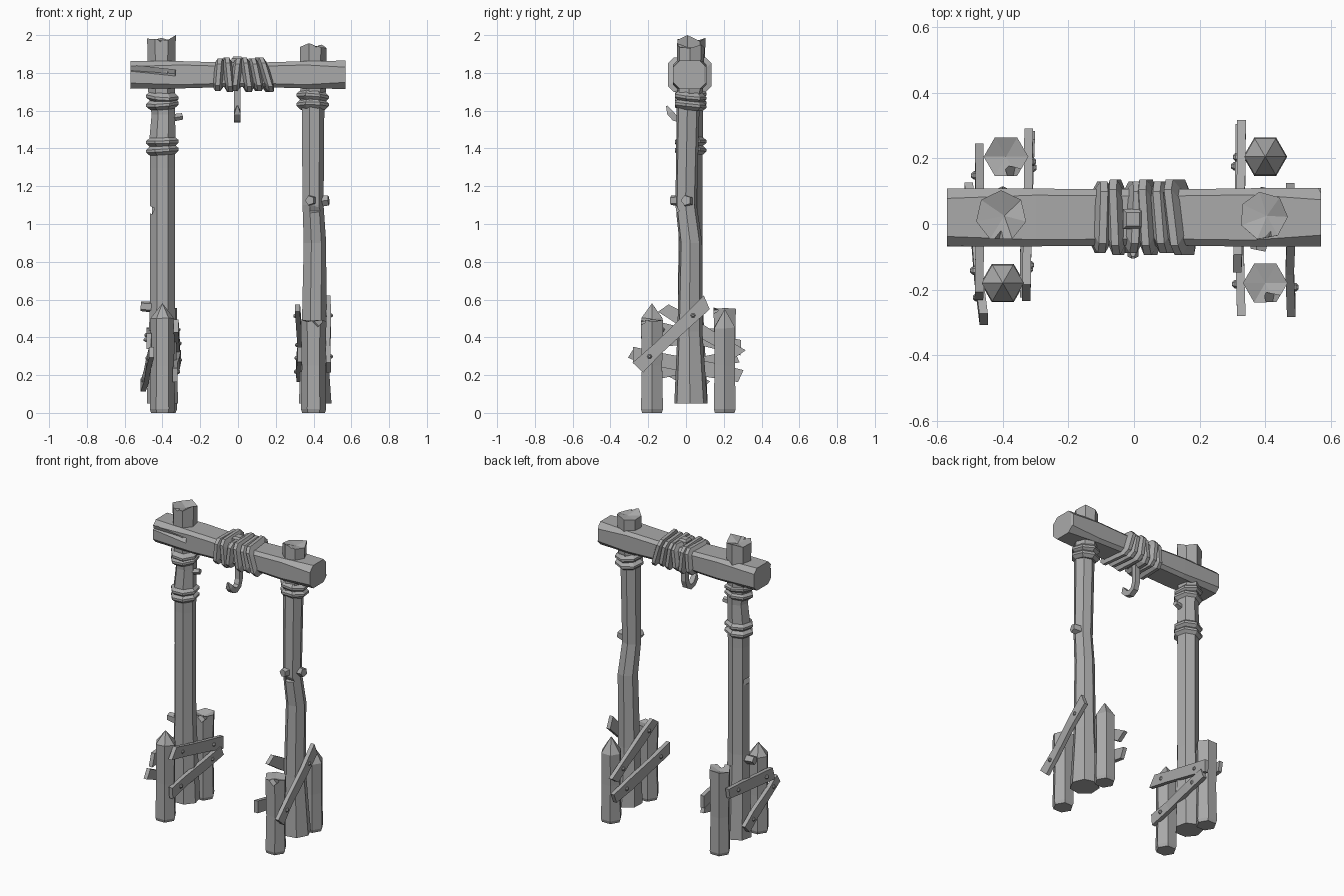
import bpy, bmesh, random
from math import sin, cos, pi, radians
from mathutils import Vector

random.seed(4)
if "Cube" in bpy.data.objects:
    bpy.data.objects.remove(bpy.data.objects["Cube"])

grey = bpy.data.materials.new("weathered_grey")
grey.use_nodes = True
grey.diffuse_color = (0.4, 0.4, 0.4, 1)
grey.node_tree.nodes["Principled BSDF"].inputs["Base Color"].default_value = (0.4, 0.4, 0.4, 1)


def jit(a):
    return random.uniform(-a, a)


def loft(name, rings, start=None, end=None):
    """Skin a list of point rings; each end gets a flat cap or a fan to a point."""
    bm = bmesh.new()
    loops = [[bm.verts.new(p) for p in ring] for ring in rings]
    n = len(loops[0])
    for a, b in zip(loops, loops[1:]):
        for i in range(n):
            j = (i + 1) % n
            bm.faces.new((a[i], a[j], b[j], b[i]))
    for loop, tip in ((loops[0], start), (loops[-1], end)):
        if tip is None:
            bm.faces.new(loop)
        else:
            v = bm.verts.new(tip)
            for i in range(n):
                bm.faces.new((loop[i], loop[(i + 1) % n], v))
    bmesh.ops.recalc_face_normals(bm, faces=bm.faces)
    mesh = bpy.data.meshes.new(name)
    bm.to_mesh(mesh)
    bm.free()
    mesh.materials.append(grey)
    ob = bpy.data.objects.new(name, mesh)
    bpy.context.collection.objects.link(ob)
    return ob


def ring(x, y, z, r, n, phase=0.0, tilt=(0, 0), rough=0.0):
    """Horizontal polygon, optionally tilted or with an uneven height."""
    pts = []
    for i in range(n):
        a = phase + 2 * pi * i / n
        dx, dy = r * cos(a), r * sin(a)
        pts.append(Vector((x + dx, y + dy, z + dx * tilt[0] + dy * tilt[1] + jit(rough))))
    return pts


def carve(target, centre, size, turn=(0, 0, 0)):
    """Cut a box-shaped nick out of a part."""
    bpy.ops.mesh.primitive_cube_add(size=1, location=centre, rotation=[radians(t) for t in turn])
    cutter = bpy.context.object
    cutter.scale = size
    cutter.hide_render = True
    mod = target.modifiers.new("nick", "BOOLEAN")
    mod.operation, mod.object, mod.solver = "DIFFERENCE", cutter, "EXACT"
    bpy.context.view_layer.objects.active = target
    bpy.ops.object.modifier_apply(modifier=mod.name)
    bpy.data.objects.remove(cutter)


def post(name, path, phase):
    rings = [ring(x, y, z, r, 7, phase) for x, y, z, r in path]
    for p in rings[-1]:
        p.z += jit(0.02)
    x, y, z, r = path[-1]
    return loft(name, rings, None, (x + 0.01, y, z - 0.02))


# Main posts
right_post = post("right_post", [
    (-0.40, 0.03, 0.05, 0.085), (-0.40, 0.02, 0.6, 0.068), (-0.40, 0.02, 1.3, 0.067),
    (-0.40, 0.02, 1.46, 0.07), (-0.395, 0.025, 1.58, 0.064), (-0.405, 0.025, 1.7, 0.072),
    (-0.405, 0.025, 1.98, 0.078)], pi / 2)
left_post = post("left_post", [
    (0.405, 0.025, 0.05, 0.09), (0.40, 0.02, 0.43, 0.068), (0.405, 0.025, 0.9, 0.062),
    (0.395, 0.0, 1.1, 0.058), (0.395, 0.01, 1.6, 0.062), (0.395, 0.02, 1.7, 0.07),
    (0.395, 0.025, 1.95, 0.074)], 1.75)
carve(right_post, (-0.475, -0.01, 1.08), (0.06, 0.12, 0.035), (0, 25, 0))
carve(right_post, (-0.41, -0.06, 2.0), (0.05, 0.06, 0.06), (20, 45, 0))
carve(left_post, (0.42, -0.065, 1.08), (0.08, 0.04, 0.05), (30, 0, 0))
carve(left_post, (0.41, -0.05, 1.97), (0.05, 0.08, 0.05), (10, 40, 0))


# Branch stubs
def stub(name, base, tip, r):
    base, tip = Vector(base), Vector(tip)
    d = (tip - base).normalized()
    u = d.cross(Vector((0, 0, 1))).normalized()
    v = u.cross(d)
    loft(name, [[c + (u * cos(k * pi / 2.5) + v * sin(k * pi / 2.5)) * s for k in range(5)]
                for c, s in ((base, r * 1.2), (tip, r))])


stub("right_upper_stub", (-0.36, 0.02, 1.56), (-0.295, 0.03, 1.57), 0.018)
stub("right_lower_stub", (-0.44, 0.02, 0.56), (-0.515, 0.02, 0.565), 0.027)
stub("left_side_stub", (0.42, 0.01, 1.12), (0.48, 0.0, 1.125), 0.028)
stub("left_front_stub", (0.39, -0.03, 1.125), (0.38, -0.08, 1.125), 0.026)

# Rope collars around the posts
for side, x, heights in (("right", -0.4, (1.675, 1.635, 1.435, 1.39)), ("left", 0.395, (1.675, 1.63))):
    for k, z in enumerate(heights):
        slope = (jit(0.12), jit(0.15))
        loft(f"{side}_collar_{k + 1}", [
            ring(x, 0.02, z + dz, r, 7, pi / 2, slope)
            for dz, r in ((-0.026, 0.066), (-0.007, 0.088), (0.007, 0.088), (0.026, 0.066))])


# Cross beam with chamfered corners
def beam_ring(x, hy, hz, cut, skew=0.0):
    corners = [(hy, hz - cut), (hy - cut, hz), (cut - hy, hz), (-hy, hz - cut),
               (-hy, cut - hz), (cut - hy, -hz), (hy - cut, -hz), (hy, cut - hz)]
    return [Vector((x + skew * (b + 0.4 * a), 0.02 + a, 1.79 + b)) for a, b in corners]


beam = loft("cross_beam", [
    beam_ring(-0.57, 0.088, 0.074, 0.03), beam_ring(-0.3, 0.088, 0.072, 0.02),
    beam_ring(-0.1, 0.086, 0.066, 0.02), beam_ring(0.15, 0.086, 0.066, 0.02),
    beam_ring(0.36, 0.089, 0.072, 0.02), beam_ring(0.57, 0.089, 0.075, 0.035)])
carve(beam, (-0.5, -0.075, 1.815), (0.34, 0.04, 0.03), (20, 4, 6))
carve(beam, (0.30, -0.085, 1.86), (0.3, 0.05, 0.03), (35, 5, -4))
carve(beam, (0.59, 0.11, 1.85), (0.05, 0.14, 0.2), (0, 0, 28))

# Rope wound around the beam
for k in range(6):
    x = -0.1 + 0.048 * k
    skew = (-0.08, 0.1, -0.12, 0.15, 0.2, 0.3)[k] * -1
    grow = 0.006 * (k % 2)
    loft(f"beam_rope_{k + 1}", [
        beam_ring(x + dx, 0.085 + g, 0.066 + g * 0.85, 0.03, skew)
        for dx, g in ((-0.025, 0), (-0.011, 0.024 + grow), (0.011, 0.024 + grow), (0.025, 0))])

# Iron hook with a stepped plate on top
hook_path = [(0.015, 1.88), (0.015, 1.61), (0.0, 1.57), (-0.03, 1.553),
             (-0.06, 1.562), (-0.085, 1.59), (-0.102, 1.625)]
rings = []
for i, (y, z) in enumerate(hook_path):
    p, q = hook_path[max(i - 1, 0)], hook_path[min(i + 1, len(hook_path) - 1)]
    d = Vector((0, q[0] - p[0], q[1] - p[1])).normalized()
    s = 0.004 if i == len(hook_path) - 1 else 0.017
    u, v = Vector((s, 0, 0)), Vector((0, -d.z, d.y)) * s
    c = Vector((-0.003, y, z))
    rings.append([c + u + v, c - u + v, c - u - v, c + u - v])
loft("hook", rings)
loft("hook_plate", [ring(-0.003, 0.015, z, r, 4, pi / 4)
                    for z, r in ((1.84, 0.043), (1.875, 0.043), (1.888, 0.029))])

# Stakes around each post: two pointed, two broken flat
for name, x, y, top, tip in (
        ("right_front_stake", -0.40, -0.18, 0.5, 0.58), ("left_back_stake", 0.40, 0.205, 0.45, 0.55),
        ("right_back_stake", -0.39, 0.205, 0.55, 0.53), ("left_front_stake", 0.40, -0.18, 0.49, 0.48)):
    flat = tip < top
    rough = 0.012 if flat else 0.004
    stake = loft(name, [ring(x, y, 0.0, 0.06, 6), ring(x, y, 0.02, 0.067, 6),
                        ring(x, y, 0.25, 0.062, 6),
                        ring(x, y, top, 0.068 if flat else 0.064, 6, 0, (0, 0), rough)],
                 None, (x, y, tip))
    if flat:
        carve(stake, (x + 0.03, y - 0.06, top), (0.04, 0.05, 0.06), (15, 45, 0))


# Nailed planks
def plank(name, a, b, width=0.036, face=1):
    a, b = Vector(a), Vector(b)
    d = (b - a).normalized()
    u = Vector((1, 0, 0)) * 0.013
    v = Vector((0, -d.z, d.y))
    rings = []
    for t in (0, 0.3, 0.7, 1):
        c = a.lerp(b, t) + Vector((jit(0.004), 0, 0))
        w = v * (width + jit(0.005))
        lean = d * jit(0.02)
        rings.append([c + u + w + lean, c - u + w + lean, c - u - w - lean, c + u - w - lean])
    loft(name, rings)
    for k, t in enumerate((0.17, 0.8)):
        c = a.lerp(b, t)
        loft(f"{name}_nail_{k + 1}", [
            [c + Vector((face * h, r * cos(i * pi / 3), r * sin(i * pi / 3))) for i in range(6)]
            for h, r in ((0.0, 0.013), (0.017, 0.013), (0.025, 0.006))])


plank("right_inner_upper_plank", (-0.332, -0.21, 0.46), (-0.322, 0.29, 0.345))
plank("right_inner_lower_plank", (-0.335, -0.22, 0.2), (-0.318, 0.27, 0.3), 0.033)
plank("right_outer_upper_plank", (-0.475, -0.22, 0.38), (-0.47, 0.24, 0.42), 0.036, -1)
plank("right_outer_lower_plank", (-0.458, -0.29, 0.32), (-0.5, 0.1, 0.14), 0.032, -1)
plank("left_inner_upper_plank", (0.315, -0.12, 0.555), (0.33, 0.285, 0.31), 0.036, -1)
plank("left_inner_lower_plank", (0.325, -0.28, 0.31), (0.32, 0.29, 0.195), 0.036, -1)
plank("left_outer_plank", (0.477, -0.255, 0.24), (0.477, 0.11, 0.585), 0.036)
